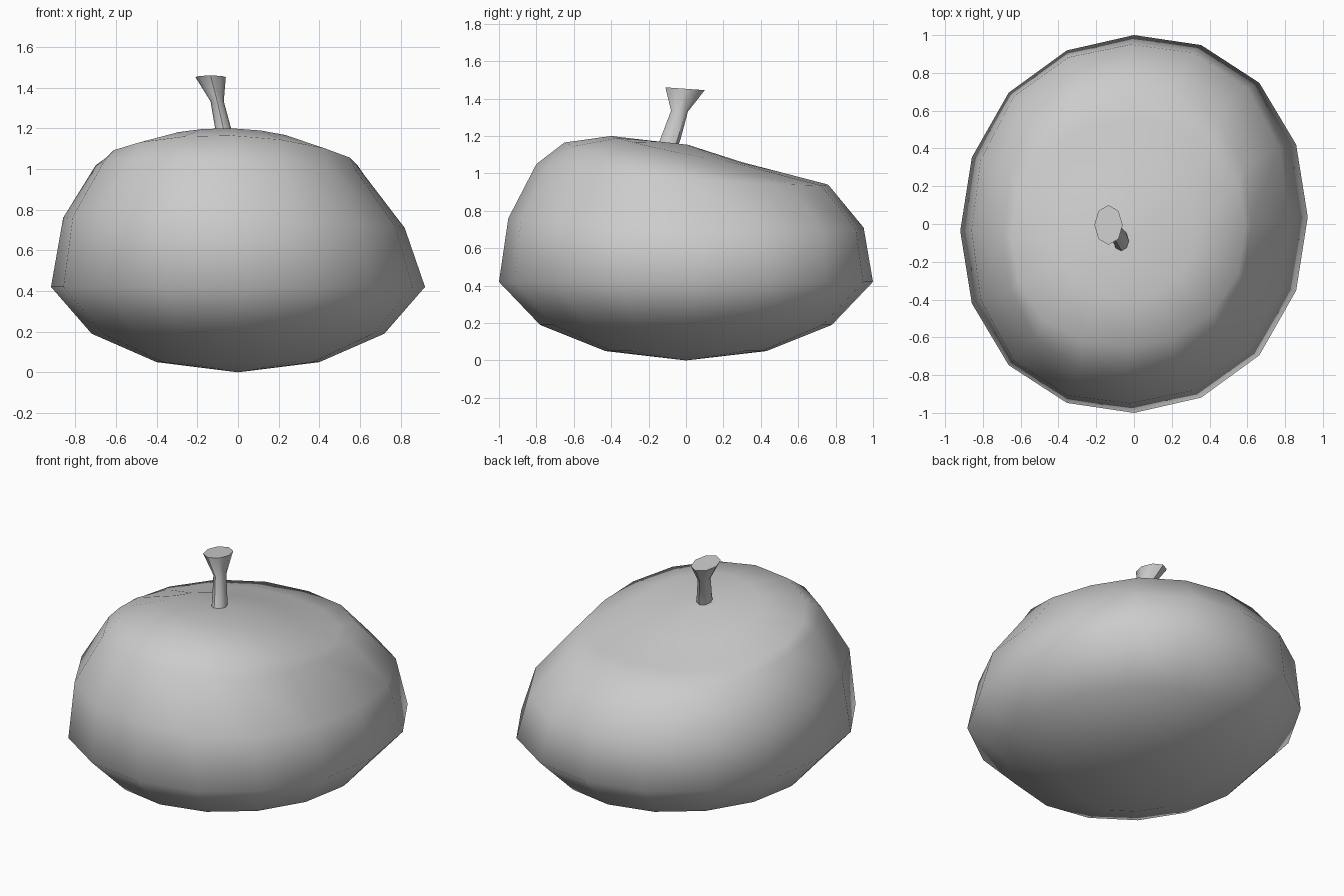
import bpy, bmesh
from math import sin, cos, pi

if "Cube" in bpy.data.objects:
    bpy.data.objects.remove(bpy.data.objects["Cube"])


def loft(name, rings, angle):
    """Skin a stack of vertex rings; a one-point ring is a pole, open ends get a cap."""
    bm = bmesh.new()
    loops = [[bm.verts.new(p) for p in ring] for ring in rings]
    for a, b in zip(loops, loops[1:]):
        n = max(len(a), len(b))
        for i in range(n):
            j = (i + 1) % n
            if len(a) == 1:
                bm.faces.new((a[0], b[j], b[i]))
            elif len(b) == 1:
                bm.faces.new((a[i], a[j], b[0]))
            else:
                bm.faces.new((a[i], a[j], b[j], b[i]))
    for end in (loops[0], loops[-1]):
        if len(end) > 1:
            bm.faces.new(end)
    bmesh.ops.recalc_face_normals(bm, faces=bm.faces)
    mesh = bpy.data.meshes.new(name)
    bm.to_mesh(mesh)
    bm.free()
    obj = bpy.data.objects.new(name, mesh)
    bpy.context.collection.objects.link(obj)
    bpy.ops.object.select_all(action='DESELECT')
    obj.select_set(True)
    bpy.context.view_layer.objects.active = obj
    bpy.ops.object.shade_smooth_by_angle(angle=angle)
    return obj


def fruit_ring(cx, cy, rx, ry, z, lean, side, drop, bulge):
    """Lopsided ellipse: lean raises the front, side tips sideways, drop lowers the flanks."""
    pts = []
    for i in range(16):
        t = 2 * pi * i / 16
        s, c = sin(t), cos(t)
        k = 1 + bulge * sin(2 * t) ** 2
        pts.append((cx + rx * s * k, cy + ry * c * k + 0.04 * s * rx,
                    z - lean * c - side * s - drop * s * s))
    return pts


def stem_ring(x0, x1, y0, y1, z0, z1):
    """Eight-sided section between x0-x1 and y0-y1, sloping from z0 (front) to z1 (back)."""
    return [((x0 + x1) / 2 + (x1 - x0) / 2 * sin(t), (y0 + y1) / 2 + (y1 - y0) / 2 * cos(t),
             (z0 + z1) / 2 + (z1 - z0) / 2 * cos(t))
            for t in (2 * pi * i / 8 for i in range(8))]


# Fruit body: rounded base, top tilted down towards the back
body = [[(0, 0, 0)]] + [fruit_ring(*r) for r in (
    (0, 0, 0.40, 0.43, 0.05, 0, 0, 0, 0),
    (0, 0, 0.72, 0.78, 0.19, 0, 0, 0, 0),
    (0, 0, 0.92, 1.00, 0.42, 0, 0, 0, 0.02),
    (-0.02, 0, 0.84, 0.95, 0.735, 0.025, 0.025, 0, 0.04),
    (-0.04, -0.02, 0.66, 0.78, 0.995, 0.055, 0.023, 0, 0.03),
    (-0.03, -0.05, 0.62, 0.60, 1.08, 0.085, 0.02, 0.045, 0.03),
    (-0.03, -0.05, 0.37, 0.35, 1.13, 0.07, 0.01, 0.01, 0),
    (-0.075, -0.08, 0.09, 0.09, 1.163, 0.01, 0, 0, 0),
)] + [[(-0.075, -0.08, 1.163)]]
loft("fruit_body", body, pi)

# Stem: leaning back and left, flaring at the cut end
stem = [stem_ring(*r) for r in (
    (-0.11, -0.02, -0.16, -0.05, 1.12, 1.12),
    (-0.11, -0.03, -0.135, -0.03, 1.19, 1.18),
    (-0.135, -0.07, -0.08, 0.01, 1.335, 1.33),
    (-0.21, -0.06, -0.11, 0.10, 1.46, 1.445),
)]
loft("stem", stem, pi / 4)
